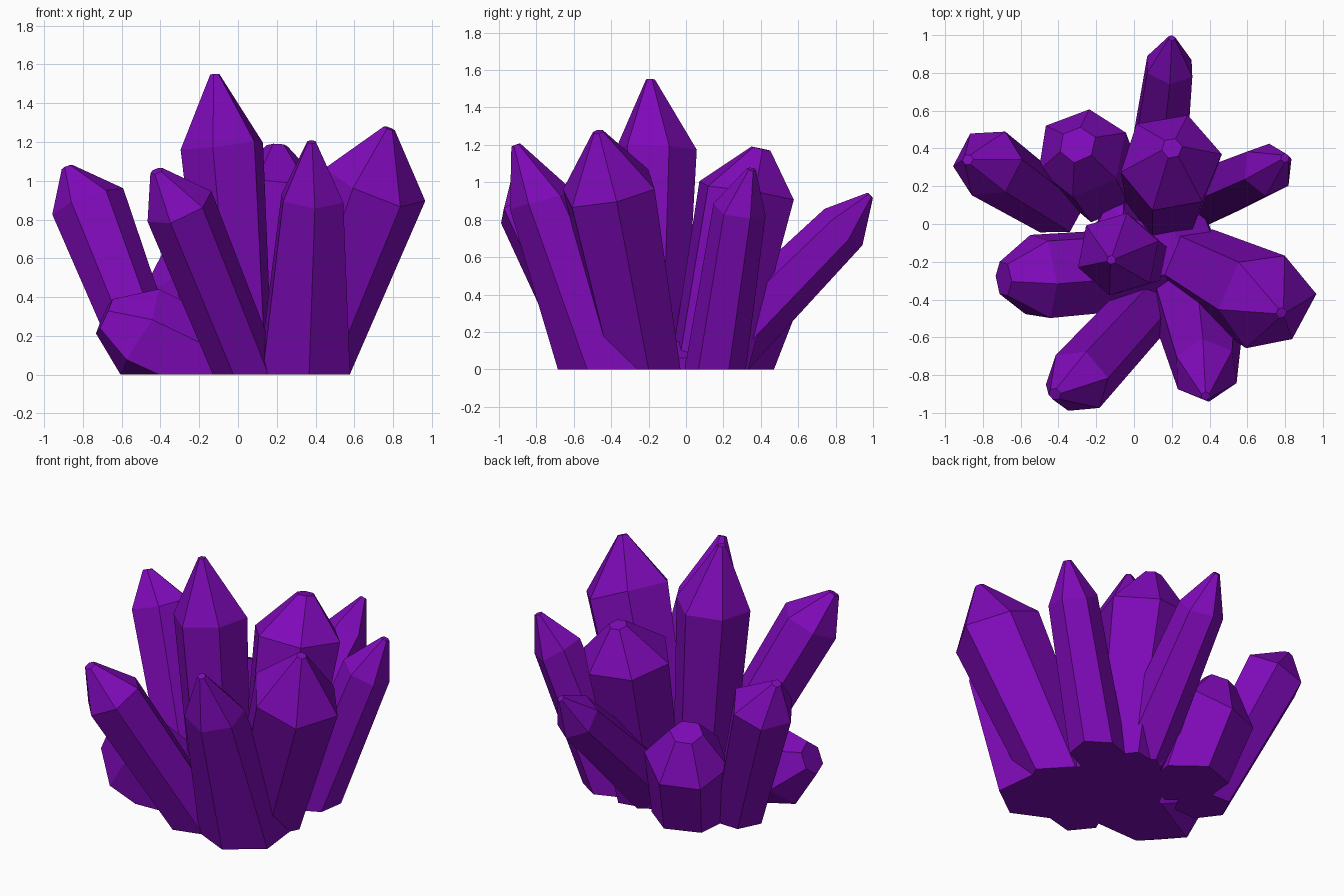
import bpy, bmesh, math, random
from mathutils import Vector

cube = bpy.data.objects.get("Cube")
if cube:
    bpy.data.objects.remove(cube, do_unlink=True)

random.seed(4)

purple = bpy.data.materials.new("crystal_purple")
purple.use_nodes = True
PURPLE = (0.21, 0.003, 0.48, 1)
purple.diffuse_color = PURPLE
purple.node_tree.nodes["Principled BSDF"].inputs["Base Color"].default_value = PURPLE


def crystal(name, base, shoulder, tip, r_base, r_shoulder, r_tip=0.025, twist=0, sides=6):
    """Tapered prism along base-shoulder with a pointed cap, cut flat at the ground."""
    base, shoulder, tip = Vector(base), Vector(shoulder), Vector(tip)
    axis = (shoulder - base).normalized()
    u = (Vector((1, 0, 0)) - axis * axis.x).normalized()
    v = axis.cross(u)
    root = base - axis * 0.25
    bm = bmesh.new()
    wobble = [random.uniform(-0.04, 0.04) for _ in range(sides)]

    def ring(centre, radius, slant=0):
        verts = []
        for i in range(sides):
            a = math.radians(twist) + math.tau * i / sides
            offset = (u * math.cos(a) + v * math.sin(a)) * radius * (1 + wobble[i])
            verts.append(bm.verts.new(centre + offset + axis * wobble[i] * slant))
        return verts

    rings = [ring(root, r_base), ring(shoulder, r_shoulder, 0.5), ring(tip, r_tip)]
    for low, high in zip(rings, rings[1:]):
        for i in range(sides):
            j = (i + 1) % sides
            bm.faces.new((low[i], low[j], high[j], high[i]))
    bm.faces.new(rings[0][::-1])
    bm.faces.new(rings[-1])

    # Flat cut at ground level
    cut = bmesh.ops.bisect_plane(bm, geom=bm.verts[:] + bm.edges[:] + bm.faces[:],
                                 plane_co=(0, 0, 0), plane_no=(0, 0, 1), clear_inner=True)
    edges = [e for e in cut["geom_cut"] if isinstance(e, bmesh.types.BMEdge)]
    bmesh.ops.holes_fill(bm, edges=edges, sides=0)
    bmesh.ops.recalc_face_normals(bm, faces=bm.faces[:])

    mesh = bpy.data.meshes.new(name)
    bm.to_mesh(mesh)
    bm.free()
    mesh.materials.append(purple)
    bpy.context.collection.objects.link(bpy.data.objects.new(name, mesh))


# Tall middle crystals
crystal("centre_crystal", (0.01, -0.18, 0), (-0.085, -0.16, 1.19), (-0.12, -0.19, 1.55),
        0.17, 0.23, twist=18)
crystal("inner_back_crystal", (0.17, 0.12, 0), (0.19, 0.32, 0.95), (0.2, 0.4, 1.18),
        0.2, 0.27, 0.055, twist=10)

# Front crystals
crystal("front_left_crystal", (0.34, -0.41, 0), (0.38, -0.77, 0.91), (0.38, -0.91, 1.2),
        0.28, 0.175, twist=35)
crystal("front_right_crystal", (0.05, -0.45, 0), (-0.3, -0.83, 0.86), (-0.42, -0.9, 1.05),
        0.16, 0.18, 0.035, twist=15)

# Side crystals
crystal("large_left_crystal", (0.34, -0.22, 0), (0.7, -0.41, 0.97), (0.78, -0.47, 1.27),
        0.2, 0.27, 0.03, twist=5)
crystal("back_left_crystal", (0.41, 0.16, 0), (0.71, 0.29, 0.86), (0.8, 0.35, 1.07),
        0.17, 0.145, twist=25)
crystal("right_crystal", (-0.43, 0.09, 0), (-0.77, 0.32, 0.88), (-0.88, 0.34, 1.07),
        0.14, 0.19, 0.03, twist=0)
crystal("squat_right_crystal", (0, -0.24, -0.02), (-0.51, -0.28, 0.22), (-0.69, -0.29, 0.3),
        0.23, 0.245, 0.1, twist=0)

# Back crystals
crystal("leaning_back_crystal", (0.11, 0.18, 0.1), (0.19, 0.84, 0.76), (0.2, 0.985, 0.93),
        0.19, 0.14, 0.02, twist=30)
crystal("squat_back_crystal", (-0.2, 0.24, 0), (-0.28, 0.38, 0.43), (-0.3, 0.42, 0.63),
        0.21, 0.25, 0.1, twist=20)

# Low core joining the crystal roots
crystal("root_core", (0.1, -0.13, 0), (0.1, -0.13, 0.06), (0.1, -0.13, 0.15),
        0.38, 0.34, 0.15, sides=8)
